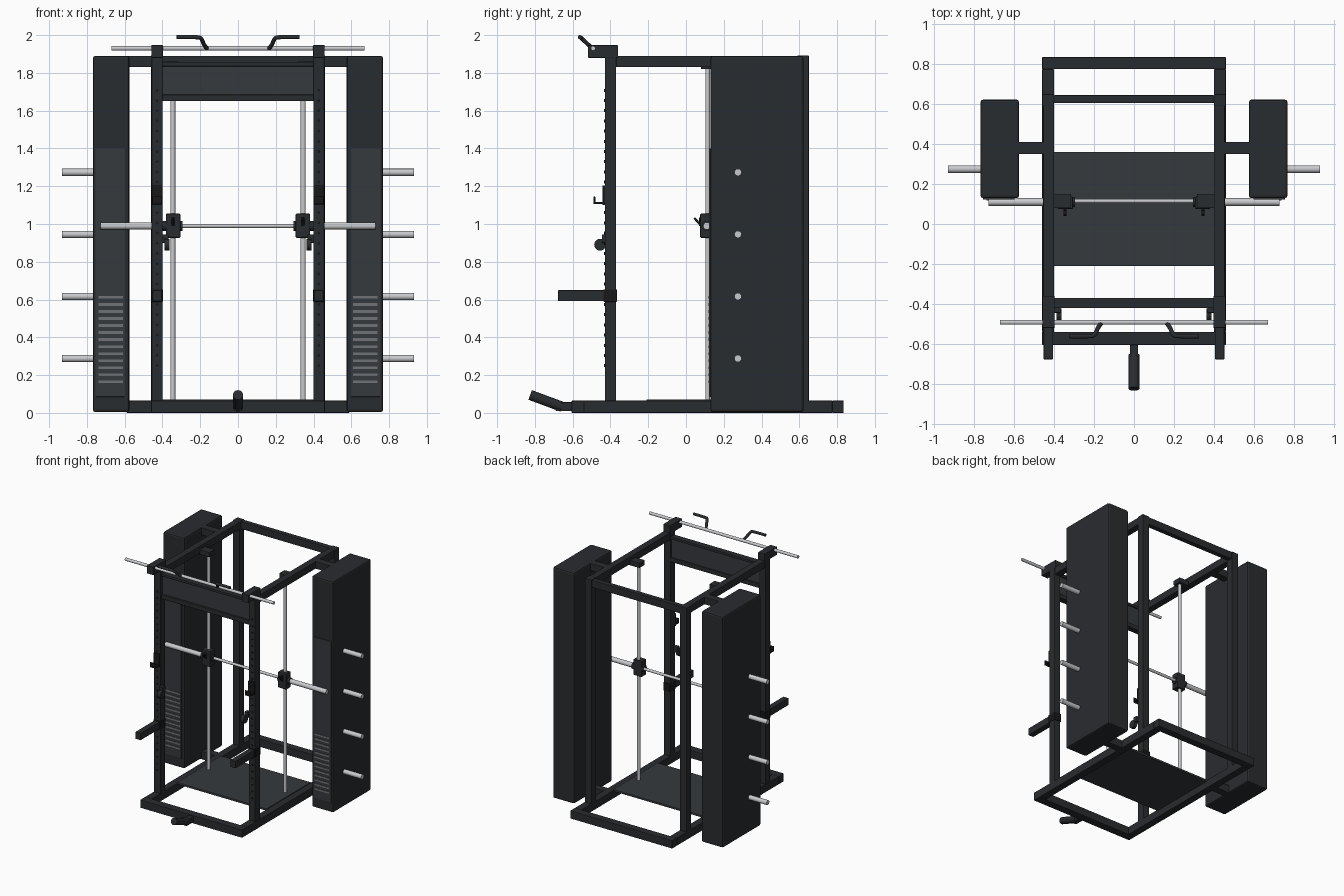
import bpy
from math import radians
from mathutils import Vector

if "Cube" in bpy.data.objects:
    bpy.data.objects.remove(bpy.data.objects["Cube"])


def mat(name, r, g, b):
    m = bpy.data.materials.new(name)
    m.diffuse_color = (r, g, b, 1)
    m.use_nodes = True
    m.node_tree.nodes["Principled BSDF"].inputs["Base Color"].default_value = m.diffuse_color
    return m


DARK = mat("dark_steel", 0.022, 0.025, 0.028)
BLACK = mat("black", 0.009, 0.009, 0.010)
PANEL = mat("panel_grey", 0.036, 0.041, 0.046)
SLAT = mat("slat_grey", 0.16, 0.17, 0.18)
CHROME = mat("chrome", 0.58, 0.59, 0.61)


def box(name, x, y, z, m=DARK, bevel=0.003):
    """Box from (min, max) ranges."""
    bpy.ops.mesh.primitive_cube_add(size=1, location=[(a + b) / 2 for a, b in (x, y, z)])
    o = bpy.context.object
    o.name = name
    o.scale = [abs(b - a) for a, b in (x, y, z)]
    bpy.ops.object.transform_apply(location=False, rotation=False, scale=True)
    if bevel:
        mod = o.modifiers.new("bevel", 'BEVEL')
        mod.width = bevel
        mod.segments = 2
    o.data.materials.append(m)
    return o


def rod(name, p, q, r, m=DARK, sides=24):
    """Cylinder between two points."""
    p, q = Vector(p), Vector(q)
    d = q - p
    bpy.ops.mesh.primitive_cylinder_add(vertices=sides, radius=r, depth=d.length, location=(p + q) / 2)
    o = bpy.context.object
    o.name = name
    o.rotation_euler = d.to_track_quat('Z', 'Y').to_euler()
    o.data.materials.append(m)
    bpy.ops.object.shade_smooth_by_angle(angle=radians(35))
    return o


def tube(name, pts, r, m=DARK):
    """Bent tube along a bezier path with gentle corners."""
    cu = bpy.data.curves.new(name, 'CURVE')
    cu.dimensions = '3D'
    cu.bevel_depth = r
    cu.bevel_resolution = 4
    cu.use_fill_caps = True
    sp = cu.splines.new('NURBS')
    sp.points.add(len(pts) - 1)
    for pt, co in zip(sp.points, pts):
        pt.co = (*co, 1)
    sp.order_u = 3
    sp.use_endpoint_u = True
    o = bpy.data.objects.new(name, cu)
    bpy.context.collection.objects.link(o)
    cu.materials.append(m)
    return o


# Base frame, platform and cross members
box("base_front_beam", (-.46, .46), (-.605, -.54), (0, .065))
box("base_rear_beam", (-.46, .46), (.775, .835), (0, .065))
box("platform", (-.405, .405), (-.21, .36), (.055, .072), PANEL)
box("top_rear_beam", (-.40, .40), (.605, .645), (1.83, 1.89))
box("header_panel", (-.40, .40), (-.405, -.38), (1.66, 1.85), PANEL)
box("header_top_lip", (-.40, .40), (-.42, -.37), (1.835, 1.855))
box("header_bottom_lip", (-.40, .40), (-.42, -.37), (1.65, 1.685))

for s, side in ((-1, "left"), (1, "right")):
    def bx(name, x, y, z, m=DARK, bevel=0.003):
        return box(f"{name}_{side}", sorted((s * x[0], s * x[1])), y, z, m, bevel)

    # Frame rails and uprights
    bx("base_side_beam", (.40, .46), (-.54, .775), (0, .065))
    bx("front_upright", (.40, .457), (-.43, -.37), (.06, 1.90))
    bx("rear_upright", (.40, .46), (.59, .65), (.06, 1.892))
    bx("top_side_beam", (.40, .455), (-.37, .60), (1.83, 1.89))
    bx("tower_link_top", (.45, .59), (.35, .41), (1.83, 1.89))
    bx("tower_link_bottom", (.45, .59), (.35, .41), (.0, .065))
    bx("pullup_bracket", (.398, .458), (-.52, -.36), (1.88, 1.947))

    # Upright holes shown as small dark plugs
    for i in range(28):
        z = .25 + i * .054
        rod(f"upright_hole_{side}_{i}", (s * .428, -.433, z), (s * .428, -.428, z), .008, BLACK, 12)

    # Weight tower with front cover, vents and plate storage pegs
    bx("weight_tower", (.575, .768), (.13, .622), (.005, 1.89), DARK, .012)
    bx("tower_cover", (.598, .755), (.122, .14), (.085, 1.40), PANEL)
    for i in range(13):
        z = .165 + i * .0372
        bx(f"tower_vent_{i}", (.608, .738), (.118, .125), (z - .007, z + .007), SLAT, 0)
    for i in range(4):
        z = .288 + i * .3285
        rod(f"storage_peg_{side}_{i}", (s * .76, .275, z), (s * .932, .275, z), .019, CHROME)

    # Guide rod, its mounts, and the sliding carriage
    rod(f"guide_rod_{side}", (s * .345, .115, .07), (s * .345, .115, 1.84), .013, CHROME)
    bx("guide_rod_mount", (.315, .41), (.08, .15), (1.82, 1.86))
    bx("carriage", (.305, .382), (.075, .137), (.927, 1.055), DARK, .006)
    bx("carriage_slot", (.337, .353), (.068, .08), (.99, 1.035), BLACK, .002)
    hook = bx("carriage_hook", (.337, .353), (.035, .09), (1.005, 1.017), BLACK, .002)
    hook.rotation_euler.x = radians(-48)
    rod(f"bar_collar_{side}", (s * .295, .11, .99), (s * .40, .11, .99), .026)
    rod(f"bar_sleeve_{side}", (s * .385, .11, .99), (s * .728, .11, .99), .019, CHROME)

    # Bar catch
    bx("bar_catch_plate", (.40, .457), (-.442, -.425), (1.10, 1.205), BLACK)
    bx("bar_catch_shelf", (.403, .454), (-.487, -.43), (1.105, 1.117), BLACK, .002)
    bx("bar_catch_lip", (.403, .454), (-.489, -.48), (1.105, 1.145), BLACK, .002)

    # Safety arm
    bx("safety_arm", (.405, .452), (-.677, -.43), (.592, .65))
    bx("safety_arm_collar", (.398, .46), (-.437, -.365), (.588, .654), BLACK)

    # Cable pulley on swivel
    rod(f"pulley_{side}", (s * .362, -.455, .89), (s * .388, -.455, .89), .031)
    bx("pulley_bracket", (.368, .402), (-.445, -.41), (.90, .945))

    # Angled pull-up handle
    tube(f"pullup_handle_{side}", [(s * .163, -.495, 1.928), (s * .18, -.515, 1.947),
                                   (s * .195, -.558, 1.988), (s * .225, -.562, 1.989),
                                   (s * .325, -.562, 1.989)], .011)

# Bars spanning both sides
rod("smith_bar", (-.39, .115, .99), (.39, .115, .99), .011, CHROME)
rod("pullup_bar", (-.67, -.492, 1.93), (.67, -.492, 1.93), .012, CHROME)

# Pivoting bar holder at the front
box("landmine_mount", (-.02, .02), (-.69, -.60), (.01, .057))
rod("landmine_tube", (0, -.655, .032), (0, -.825, .095), .027)
